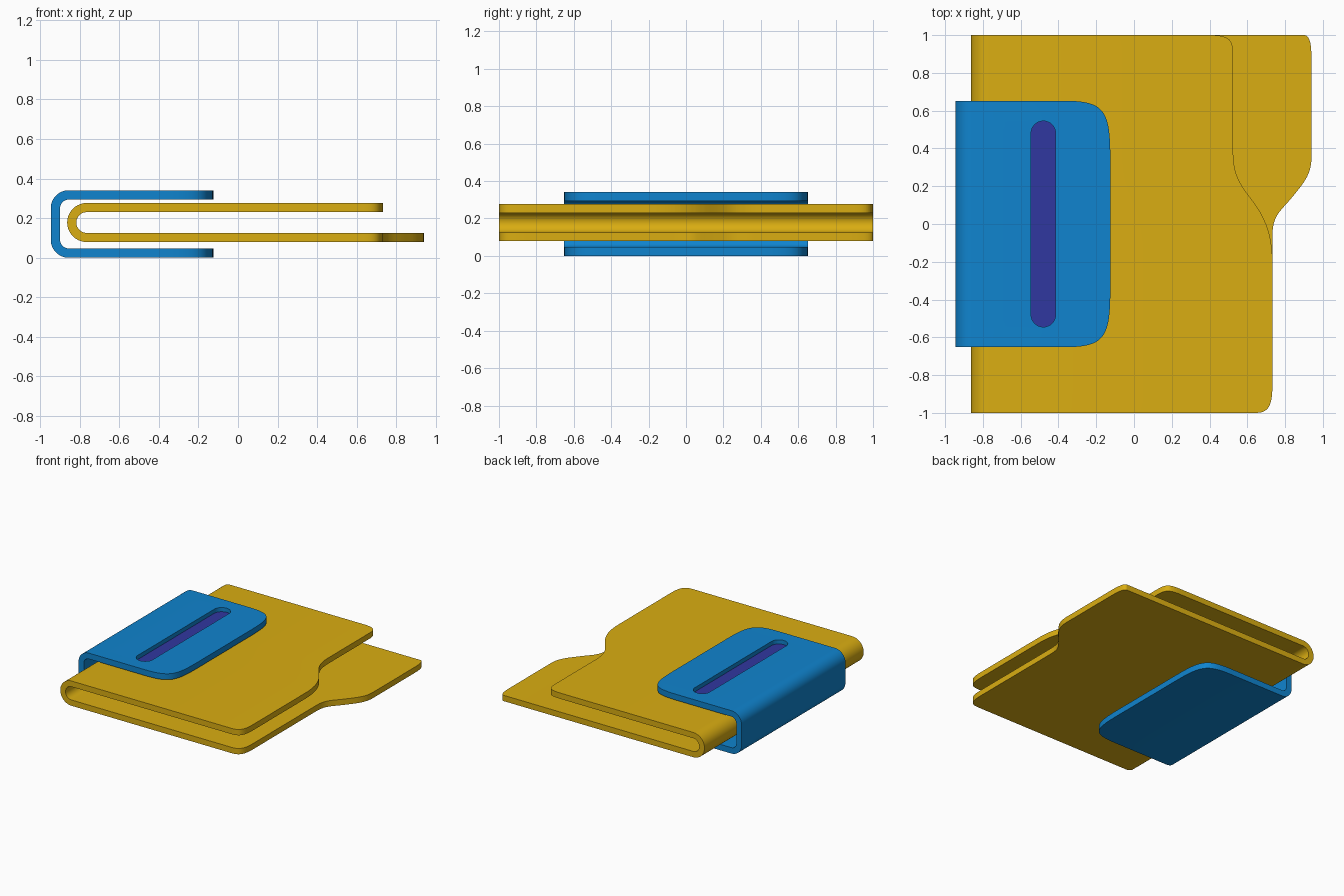
import bpy, bmesh, math
from mathutils import Vector
from mathutils.geometry import interpolate_bezier

if "Cube" in bpy.data.objects:
    bpy.data.objects.remove(bpy.data.objects["Cube"])


def material(name, rgb):
    m = bpy.data.materials.new(name)
    m.diffuse_color = (*rgb, 1)
    m.use_nodes = True
    m.node_tree.nodes["Principled BSDF"].inputs["Base Color"].default_value = m.diffuse_color
    return m


def make_object(name, bm, mat=None):
    bmesh.ops.recalc_face_normals(bm, faces=bm.faces)
    me = bpy.data.meshes.new(name)
    bm.to_mesh(me)
    bm.free()
    ob = bpy.data.objects.new(name, me)
    bpy.context.collection.objects.link(ob)
    if mat:
        me.materials.append(mat)
    return ob


def activate(ob):
    bpy.ops.object.select_all(action='DESELECT')
    ob.select_set(True)
    bpy.context.view_layer.objects.active = ob


def edge_curve(*beziers, n=12):
    # sampled free edge of a panel, as (x, y) with y rising
    pts = []
    for a, b, c, d in beziers:
        pts += [(p.x, p.y) for p in interpolate_bezier(
            *(Vector((*q, 0)) for q in (a, b, c, d)), n)]
    return pts


def x_at(curve, y):
    for (x0, y0), (x1, y1) in zip(curve, curve[1:]):
        if y1 - y0 > 1e-7 and y <= y1 + 1e-7:
            return x0 + (x1 - x0) * max(0, (y - y0) / (y1 - y0))
    return curve[-1][0]


def folded_sheet(name, low, high, x_left, z_low, z_high, r, thick, mat):
    # U-shaped sheet: lower panel, rounded spine, upper panel
    def arc(cz, a0, a1):
        return [(x_left + r + r * math.cos(a), cz + r * math.sin(a))
                for a in (math.radians(a0 + (a1 - a0) * i / 10) for i in range(11))]
    spine = arc(z_low + r, 270, 180)
    upper = arc(z_high - r, 180, 90)
    spine += upper[1:] if z_high - z_low - 2 * r < 1e-4 else upper
    ys = sorted({round(y, 4) for _, y in low + high})
    bm = bmesh.new()
    rows = []
    for y in ys:
        path = [(x_at(low, y), z_low)] + spine + [(x_at(high, y), z_high)]
        rows.append([bm.verts.new((x, y, z)) for x, z in path])
    for a, b in zip(rows, rows[1:]):
        for i in range(len(a) - 1):
            bm.faces.new((a[i], a[i + 1], b[i + 1], b[i]))
    ob = make_object(name, bm, mat)
    activate(ob)
    s = ob.modifiers.new("thickness", 'SOLIDIFY')
    s.thickness, s.offset, s.use_even_offset = thick, 0, True
    bpy.ops.object.modifier_apply(modifier=s.name)
    return ob


def stadium(name, cx, w, h, z0, z1, mat=None):
    # long rounded slab along y
    bm = bmesh.new()
    vs = []
    for side, start in ((1, 0), (-1, math.pi)):
        for i in range(17):
            a = start + math.pi * i / 16
            vs.append(bm.verts.new((cx + w * math.cos(a),
                                    side * (h - w) + w * math.sin(a), z0)))
    f = bm.faces.new(vs)
    ext = bmesh.ops.extrude_face_region(bm, geom=[f])
    bmesh.ops.translate(bm, vec=(0, 0, z1 - z0),
                        verts=[v for v in ext["geom"] if isinstance(v, bmesh.types.BMVert)])
    return make_object(name, bm, mat)


yellow = material("folder_yellow", (0.70, 0.42, 0.006))
blue = material("clip_blue", (0.005, 0.23, 0.62))
purple = material("slot_purple", (0.03, 0.038, 0.35))

# folder: tabbed back panel (low) and cut-away front panel (high)
corner = ((0.64, -1), (0.71, -1), (0.733, -0.97), (0.733, -0.85))
low = edge_curve(corner,
                 ((0.733, -0.06), (0.733, 0.05), (0.78, 0.07), (0.84, 0.145)),
                 ((0.84, 0.145), (0.90, 0.22), (0.94, 0.26), (0.94, 0.36)),
                 ((0.94, 0.86), (0.94, 0.96), (0.93, 1), (0.90, 1)))
high = edge_curve(corner,
                  ((0.733, -0.2), (0.733, -0.05), (0.69, 0.04), (0.63, 0.12)),
                  ((0.63, 0.12), (0.57, 0.2), (0.525, 0.25), (0.525, 0.38)),
                  ((0.525, 0.9), (0.525, 0.98), (0.50, 1), (0.40, 1)))
folder = folded_sheet("folder", low, high, -0.84, 0.1025, 0.2535, 0.0755, 0.046, yellow)

# clip wrapped round the spine
grip = edge_curve(((-0.37, -0.652), (-0.15, -0.652), (-0.125, -0.60), (-0.125, -0.33)),
                  ((-0.125, 0.33), (-0.125, 0.60), (-0.15, 0.652), (-0.37, 0.652)), n=20)
clip = folded_sheet("clip", grip, grip, -0.9225, 0.0235, 0.3175, 0.067, 0.047, blue)

# slot through the clip's upper plate
cutter = stadium("slot_cutter", -0.48, 0.065, 0.545, 0.285, 0.4)
cutter.hide_render = True
activate(clip)
b = clip.modifiers.new("slot", 'BOOLEAN')
b.operation, b.solver, b.object = 'DIFFERENCE', 'EXACT', cutter
bpy.ops.object.modifier_apply(modifier=b.name)
bpy.data.objects.remove(cutter)

# coloured strip at the bottom of the slot
strip = stadium("slot_strip", -0.48, 0.065, 0.545, 0.295, 0.308, purple)

for ob in (folder, clip, strip):
    activate(ob)
    bpy.ops.object.shade_smooth_by_angle(angle=math.radians(35))
